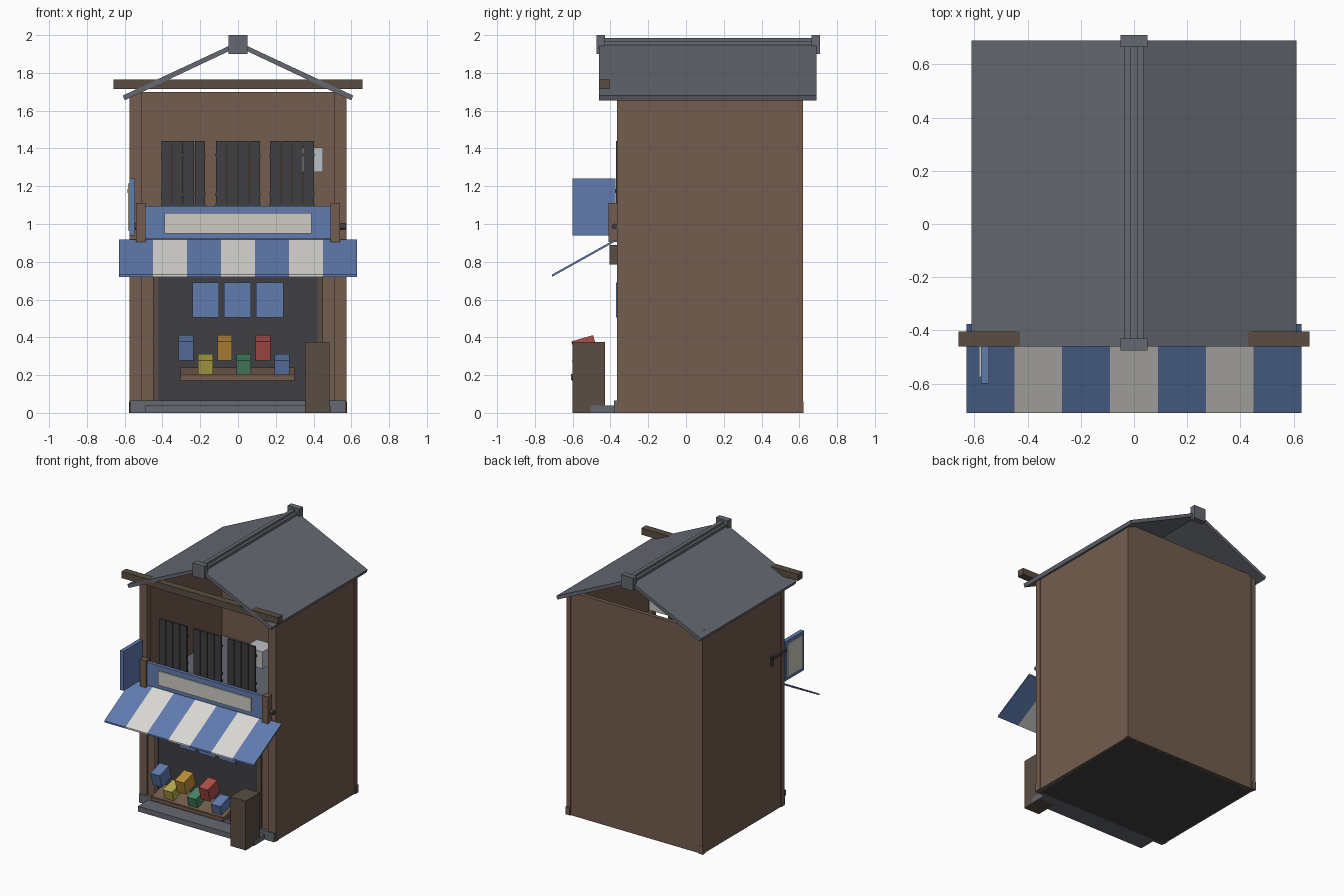
import bpy, math

if "Cube" in bpy.data.objects:
    bpy.data.objects.remove(bpy.data.objects["Cube"])

def mat(name, r, g, b):
    m = bpy.data.materials.new(name)
    m.diffuse_color = (r, g, b, 1)
    m.use_nodes = True
    m.node_tree.nodes["Principled BSDF"].inputs["Base Color"].default_value = m.diffuse_color
    return m

BROWN = mat("brown_wood", .17, .11, .075)
DBROWN = mat("dark_wood", .10, .075, .055)
DARK = mat("dark_slats", .05, .05, .056)
SLATE = mat("slate", .13, .14, .165)
BLUE = mat("blue", .12, .20, .43)
CREAM = mat("cream", .62, .60, .54)
WHITE = mat("white", .70, .69, .66)
GREY = mat("light_grey", .50, .52, .54)
YELLOW = mat("yellow", .47, .40, .07)
ORANGE = mat("orange", .53, .27, .04)
RED = mat("red", .42, .08, .07)
GREEN = mat("green", .07, .24, .13)

def mesh(name, verts, faces, m):
    me = bpy.data.meshes.new(name)
    me.from_pydata(verts, [], faces)
    me.materials.append(m)
    o = bpy.data.objects.new(name, me)
    bpy.context.collection.objects.link(o)
    return o

QUADS = [(0, 1, 3, 2), (4, 6, 7, 5), (0, 4, 5, 1), (2, 3, 7, 6), (0, 2, 6, 4), (1, 5, 7, 3)]

# axis-aligned box from its extents, optionally tilted about x around its centre
def box(name, x0, x1, y0, y1, z0, z1, m, tilt=0):
    c = ((x0 + x1) / 2, (y0 + y1) / 2, (z0 + z1) / 2)
    v = [(x - c[0], y - c[1], z - c[2]) for x in (x0, x1) for y in (y0, y1) for z in (z0, z1)]
    o = mesh(name, v, QUADS, m)
    o.location = c
    o.rotation_euler.x = tilt
    return o

# four-point outline extruded along x ("x", points are y,z) or y ("y", points are x,z)
def prism(name, pts, a, b, axis, m):
    n = len(pts)
    v = [((t, p, q) if axis == "x" else (p, t, q)) for t in (a, b) for p, q in pts]
    f = [tuple(range(n))[::-1], tuple(range(n, 2 * n))]
    f += [(i, (i + 1) % n, n + (i + 1) % n, n + i) for i in range(n)]
    if axis == "y":
        f = [q[::-1] for q in f]
    return mesh(name, v, f, m)

# base, floors and step
box("ground_slab", -.56, .56, -.36, .61, 0, .04, DARK)
box("front_plinth", -.57, .57, -.38, -.34, 0, .065, SLATE)
box("front_step", -.49, .49, -.505, -.37, 0, .04, SLATE)
box("upper_floor", -.55, .55, -.35, .60, .88, .91, SLATE)

# walls, open at the upper front and at both gables
box("back_wall", -.57, .57, .585, .615, 0, 1.70, BROWN)
for s, side in ((-1, "left"), (1, "right")):
    def sided(name, a, b, *r):
        return box(f"{side}_{name}", min(s * a, s * b), max(s * a, s * b), *r)
    sided("wall", .545, .57, -.36, .615, 0, 1.675, BROWN)
    sided("front_post", .51, .575, -.365, -.325, 0, 1.695, BROWN)
    sided("back_post", .54, .575, .585, .62, 0, 1.68, BROWN)
    sided("post_foot", .545, .578, .60, .623, 0, .06, BROWN)
    sided("front_panel", .44, .52, -.355, -.335, .06, .90, BROWN)
    sided("door_jamb", .42, .45, -.365, -.33, .06, .90, DBROWN)
    sided("sign_post", .49, .54, -.41, -.36, .905, 1.11, BROWN)
    # roof slope
    prism(f"{side}_roof", [(0, 1.965), (s * .61, 1.68), (s * .60, 1.655), (0, 1.938)],
          -.46, .69, "y", SLATE) if s < 0 else \
        prism(f"{side}_roof", [(0, 1.938), (.60, 1.655), (.61, 1.68), (0, 1.965)],
              -.46, .69, "y", SLATE)

# ridge and front eave beam
box("ridge_base", -.035, .035, -.46, .69, 1.94, 1.968, SLATE)
box("ridge_cap", -.015, .015, -.46, .69, 1.965, 1.985, SLATE)
box("ridge_end_front", -.05, .05, -.475, -.43, 1.90, 2.0, SLATE)
box("ridge_end_back", -.05, .05, .665, .71, 1.90, 2.0, SLATE)
box("eave_beam", -.66, .66, -.46, -.405, 1.715, 1.765, DBROWN)

# dark shop opening and hanging curtains
box("shop_opening", -.42, .42, -.36, -.34, .06, .90, DARK)
for i, (a, b) in enumerate(((-.24, -.10), (-.075, .068), (.096, .24))):
    box(f"door_curtain_{i+1}", a, b, -.37, -.362, .505, .69, BLUE)

# slatted windows
for i, x in enumerate((-.29, 0, .286)):
    for k in range(4):
        c = x + (k - 1.5) * .059
        box(f"window_{i+1}_slat_{k+1}", c - .027, c + .027, -.37, -.355, 1.09, 1.44, DARK)
    for k, z in enumerate((1.10, 1.155, 1.365)):
        box(f"window_{i+1}_rail_{k+1}", x - .118, x + .118, -.363, -.35, z - .008, z + .008, DARK)

# vent unit behind the right window
box("vent_unit", .30, .45, -.345, -.20, 1.275, 1.405, GREY)

# shop sign, support bar and awning box
box("sign_board", -.50, .50, -.395, -.37, .92, 1.095, BLUE)
box("sign_panel", -.39, .39, -.403, -.39, .95, 1.057, CREAM)
box("awning_box", -.50, .50, -.405, -.365, .785, .89, DBROWN)
bpy.ops.mesh.primitive_cylinder_add(vertices=12, radius=.015, depth=1.14,
                                    location=(0, -.378, .987), rotation=(0, math.pi / 2, 0))
bar = bpy.context.object
bar.name = "sign_bar"
bar.data.materials.append(DARK)

# striped awning
for i in range(7):
    a = -.63 + i * .18
    prism(f"awning_stripe_{i+1}", [(-.71, .72), (-.375, .907), (-.375, .919), (-.71, .732)],
          a, a + .18, "x", WHITE if i % 2 else BLUE)

# hanging side sign with brackets
box("side_sign", -.575, -.545, -.60, -.372, .94, 1.24, BLUE)
box("side_sign_panel", -.582, -.57, -.575, -.397, .965, 1.215, CREAM)
box("side_sign_arm", -.585, -.565, -.38, -.21, 1.165, 1.185, DARK)
box("side_sign_arm_plate", -.58, -.565, -.225, -.205, 1.12, 1.19, DARK)

# goods display and cabinet
T = math.radians(16)
box("display_shelf", -.305, .30, -.61, -.45, .19, .22, BROWN, T)
box("display_lip", -.305, .30, -.61, -.595, .175, .205, BROWN)
goods = ((-.275, .345, BLUE), (-.07, .345, ORANGE), (.132, .345, RED),
         (-.172, .255, YELLOW), (.03, .255, GREEN), (.233, .255, BLUE))
for i, (x, z, m) in enumerate(goods):
    h = .052 if z > .3 else .041
    box(f"goods_box_{i+1}", x - .039, x + .039, -.595, -.475, z - h, z + h, m, T)
box("side_cabinet", .355, .485, -.60, -.43, 0, .375, DBROWN)
